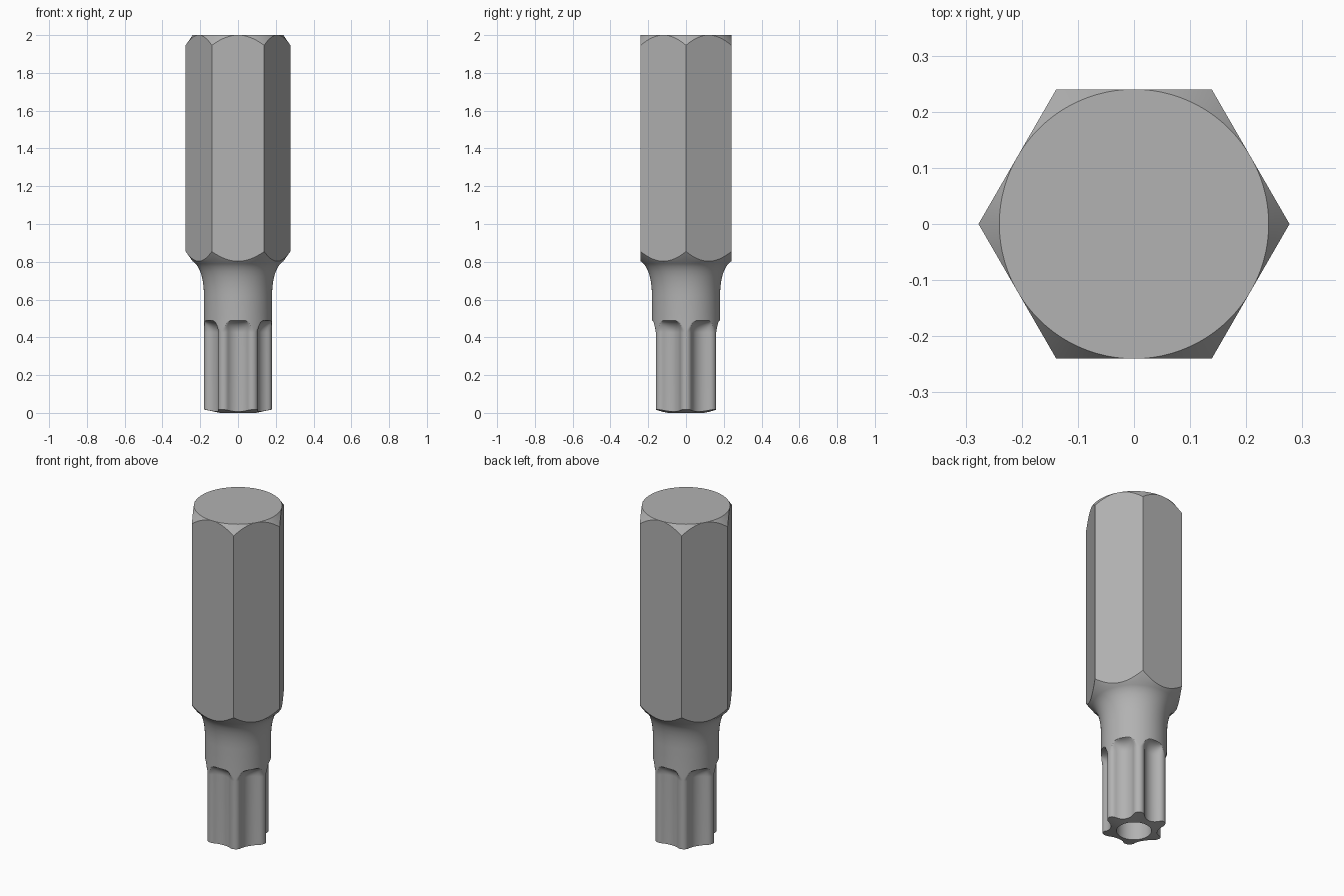
import bpy, bmesh
from math import sin, cos, sqrt, pi, radians, atan2, hypot

if "Cube" in bpy.data.objects:
    bpy.data.objects.remove(bpy.data.objects["Cube"])

N = 216             # columns around the axis
NECK = 0.18         # neck / lobe tip radius
APO = 0.24          # hexagon apothem
HOLE_R, HOLE_TOP = 0.095, 0.30
LOBE_C, LOBE_R = 0.149, 0.031   # convex lobe arc: centre distance, radius
FLUTE_C, FLUTE_R = 0.203, 0.074  # concave flute arc

# angle at which the lobe arc meets the flute arc
dx, dy = FLUTE_C * cos(pi / 6) - LOBE_C, FLUTE_C * sin(pi / 6)
k = LOBE_R / hypot(dx, dy)
MEET = atan2(dy * k, LOBE_C + dx * k)


def fold(a):
    """Angle measured from the nearest multiple of 60 degrees."""
    a %= pi / 3
    return min(a, pi / 3 - a)


def star(a):
    """Radius of the six-lobed tip section."""
    p = fold(a)
    if p <= MEET:
        return LOBE_C * cos(p) + sqrt(max(0, LOBE_R**2 - (LOBE_C * sin(p))**2))
    q = pi / 6 - p
    return FLUTE_C * cos(q) - sqrt(max(0, FLUTE_R**2 - (FLUTE_C * sin(q))**2))


def hexr(a):
    return APO / cos(pi / 6 - fold(a))


# rings from the hole floor, out over the tip and up to the shank top
rings = [lambda a: (HOLE_R, HOLE_TOP), lambda a: (HOLE_R, 0.0)]

# lobed tip with a slightly conical end face
rings.append(lambda a: (star(a), 0.018 * (star(a) - HOLE_R) / (NECK - HOLE_R)))

# rounded run-out of the flutes into the neck
STEPS = 16
for i in range(STEPS + 1):
    t = sin(i / STEPS * pi / 2)
    grow = 0.065 * (1 - sqrt(max(0, 1 - t * t)))
    rings.append(lambda a, t=t, g=grow: (min(NECK, star(a) + g), 0.425 + 0.066 * t))

# neck and flared shoulder
for r, z in [(0.18, 0.62), (0.1815, 0.655), (0.185, 0.69), (0.1915, 0.722),
             (0.20, 0.75), (0.212, 0.774), (0.225, 0.79), (0.24, 0.803)]:
    rings.append(lambda a, r=r, z=z: (r, z))

# hexagonal shank, trimmed by the shoulder below and the chamfer cone above
rings.append(lambda a: (hexr(a), 0.803 + (hexr(a) - APO) * 1.38))
rings.append(lambda a: (hexr(a), 2.0 - (hexr(a) - APO) * 1.45))
rings.append(lambda a: (APO, 2.0))

bm = bmesh.new()
loops = []
for f in rings:
    loop = []
    for j in range(N):
        a = 2 * pi * j / N
        r, z = f(a)
        loop.append(bm.verts.new((r * cos(a), r * sin(a), z)))
    loops.append(loop)
for lo, hi in zip(loops, loops[1:]):
    for j in range(N):
        n = (j + 1) % N
        bm.faces.new((lo[j], lo[n], hi[n], hi[j]))
bm.faces.new(loops[-1])
bm.faces.new(loops[0][::-1])
bmesh.ops.remove_doubles(bm, verts=bm.verts, dist=1e-5)
bmesh.ops.recalc_face_normals(bm, faces=bm.faces)

mesh = bpy.data.meshes.new("driver_bit")
bm.to_mesh(mesh)
bm.free()
bit = bpy.data.objects.new("driver_bit", mesh)
bpy.context.collection.objects.link(bit)

# dark steel
steel = bpy.data.materials.new("steel")
steel.diffuse_color = (0.446, 0.446, 0.446, 1)
steel.use_nodes = True
steel.node_tree.nodes["Principled BSDF"].inputs["Base Color"].default_value = steel.diffuse_color
mesh.materials.append(steel)

bpy.context.view_layer.objects.active = bit
bit.select_set(True)
bpy.ops.object.shade_smooth_by_angle(angle=radians(32))
